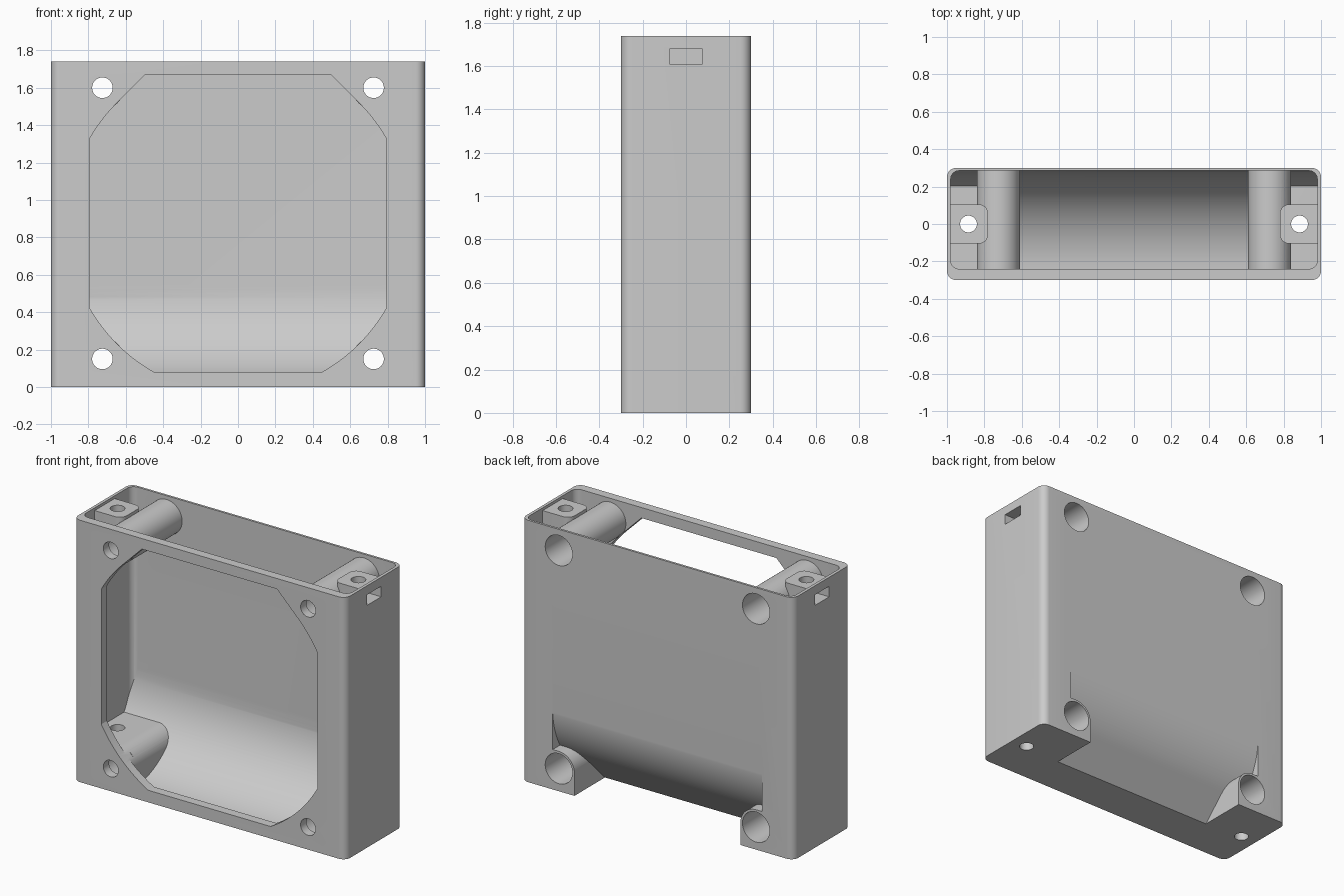
import bpy, bmesh
from math import cos, sin, radians, pi, sqrt

cube = bpy.data.objects.get("Cube")
if cube:
    bpy.data.objects.remove(cube, do_unlink=True)

H = 1.74                      # overall height
SCREW_X, LOW_Z, HIGH_Z = 0.725, 0.15, 1.6
ARC_Y, ARC_Z = -0.24, 0.545   # centre of the curved air ramp


def arc(cx, cy, r, a0, a1, n=24):
    return [(cx + r * cos(radians(a0 + (a1 - a0) * i / n)),
             cy + r * sin(radians(a0 + (a1 - a0) * i / n))) for i in range(n + 1)]


def circle(cx, cy, r, n=48):
    return arc(cx, cy, r, 0, 360, n)[:-1]


def rounded(x0, x1, y0, y1, r):
    return (arc(x1 - r, y1 - r, r, 0, 90, 10) + arc(x0 + r, y1 - r, r, 90, 180, 10)
            + arc(x0 + r, y0 + r, r, 180, 270, 10) + arc(x1 - r, y0 + r, r, 270, 360, 10))


def prism(name, pts, axis, lo, hi):
    """Extrude a 2D profile along one axis."""
    place = {"X": lambda p, d: (d, p[0], p[1]),
             "Y": lambda p, d: (p[0], d, p[1]),
             "Z": lambda p, d: (p[0], p[1], d)}[axis]
    bm = bmesh.new()
    a = [bm.verts.new(place(p, lo)) for p in pts]
    b = [bm.verts.new(place(p, hi)) for p in pts]
    bm.faces.new(a)
    bm.faces.new(b)
    for i in range(len(pts)):
        j = (i + 1) % len(pts)
        bm.faces.new((a[i], a[j], b[j], b[i]))
    bmesh.ops.recalc_face_normals(bm, faces=bm.faces)
    mesh = bpy.data.meshes.new(name)
    bm.to_mesh(mesh)
    bm.free()
    obj = bpy.data.objects.new(name, mesh)
    bpy.context.collection.objects.link(obj)
    return obj


def combine(obj, tool, operation="DIFFERENCE"):
    """Apply a boolean and discard the tool."""
    tool.hide_render = True
    mod = obj.modifiers.new("cut", "BOOLEAN")
    mod.operation, mod.solver, mod.object = operation, "EXACT", tool
    deps = bpy.context.evaluated_depsgraph_get()
    deps.update()
    mesh = bpy.data.meshes.new_from_object(obj.evaluated_get(deps))
    obj.modifiers.clear()
    obj.data = mesh
    bpy.data.objects.remove(tool, do_unlink=True)


def mirrored(pts, s):
    return [(s * x, y) for x, y in pts]


def lower_boss_profile(s):
    # Round on the inner side, flat on top out to the side wall
    pts = arc(SCREW_X, LOW_Z, 0.115, 90, 180, 16) + [(0.61, -0.2), (1.1, -0.2), (1.1, 0.265)]
    return mirrored(pts, s)


# Outer shell
housing = prism("fan_housing", rounded(-1, 1, -0.3, 0.3, 0.05), "Z", 0, H)

# Open-topped cavity with a curved ramp at the bottom
cavity = prism("cavity", [(-0.4, 0.02)] + arc(ARC_Y, ARC_Z, 0.525, -90, 0, 40)
               + [(0.4, ARC_Z), (0.4, 1.9), (-0.4, 1.9)], "X", -1.1, 1.1)
combine(cavity, prism("inner_limits", rounded(-0.98, 0.98, -0.24, 0.285, 0.045), "Z", -0.1, 2.0),
        "INTERSECT")

# Rear recess beneath the ramp
recess = prism("recess", arc(ARC_Y, ARC_Z, 0.541, 0, -45, 28) + [(-0.121, -0.1), (0.4, -0.1), (0.4, ARC_Z)],
               "X", -0.77, 0.77)

# Solid tubes and bosses are left standing in the cavity and recess
for s in (-1, 1):
    combine(cavity, prism("lower_boss", lower_boss_profile(s), "Y", -0.5, 0.5))
    combine(recess, prism("lower_boss", lower_boss_profile(s), "Y", -0.5, 0.5))
    combine(cavity, prism("upper_tube", circle(s * SCREW_X, HIGH_Z, 0.115), "Y", -0.5, 0.5))
    tab = rounded(0.78, 1.1, -0.105, 0.105, 0.05)
    combine(cavity, prism("upper_tab", mirrored(tab, s), "Z", 1.47, 1.722))
combine(housing, cavity)
combine(housing, recess)

# Front opening: a circle cropped by a square, with straight upper corners
R, W, MID = 0.913, 0.795, 0.875
side = 180 / pi * 1.0
low = sqrt(R * R - W * W)
from math import atan2, degrees
a_side = degrees(atan2(low, W))
right_half = ([(low, MID - W)] + arc(0, MID, R, a_side - 90, -a_side, 16)[1:-1] + [(W, MID - low)]
              + arc(0, MID, R, a_side, 45, 12) + [(R * sqrt(2) - W, MID + W)])
opening = right_half + mirrored(reversed(right_half), -1)
combine(housing, prism("opening", opening, "Y", -0.4, -0.2))

for s in (-1, 1):
    # Screw holes with wide rear counterbores
    for z in (LOW_Z, HIGH_Z):
        combine(housing, prism("screw_hole", circle(s * SCREW_X, z, 0.055, 32), "Y", -0.4, 0.0))
        combine(housing, prism("counterbore", circle(s * SCREW_X, z, 0.1), "Y", -0.24, 0.4))
    # Vertical pin holes
    combine(housing, prism("top_pin_hole", circle(s * 0.885, 0, 0.045, 32), "Z", 1.4, 1.9))
    combine(housing, prism("bottom_pin_hole", circle(s * 0.885, 0, 0.045, 32), "Z", -0.1, 0.4))
    # Side nut slots
    slot = [(0.84, 1.61), (1.1, 1.61), (1.1, 1.68), (0.84, 1.68)]
    combine(housing, prism("side_slot", mirrored(slot, s), "Y", -0.075, 0.075))

# Plain grey plastic
mat = bpy.data.materials.new("grey_plastic")
mat.use_nodes = True
grey = (0.6, 0.6, 0.6, 1)
mat.diffuse_color = grey
mat.node_tree.nodes["Principled BSDF"].inputs["Base Color"].default_value = grey
housing.data.materials.clear()
housing.data.materials.append(mat)

bpy.ops.object.select_all(action="DESELECT")
housing.select_set(True)
bpy.context.view_layer.objects.active = housing
bpy.ops.object.shade_smooth_by_angle(angle=radians(30))
